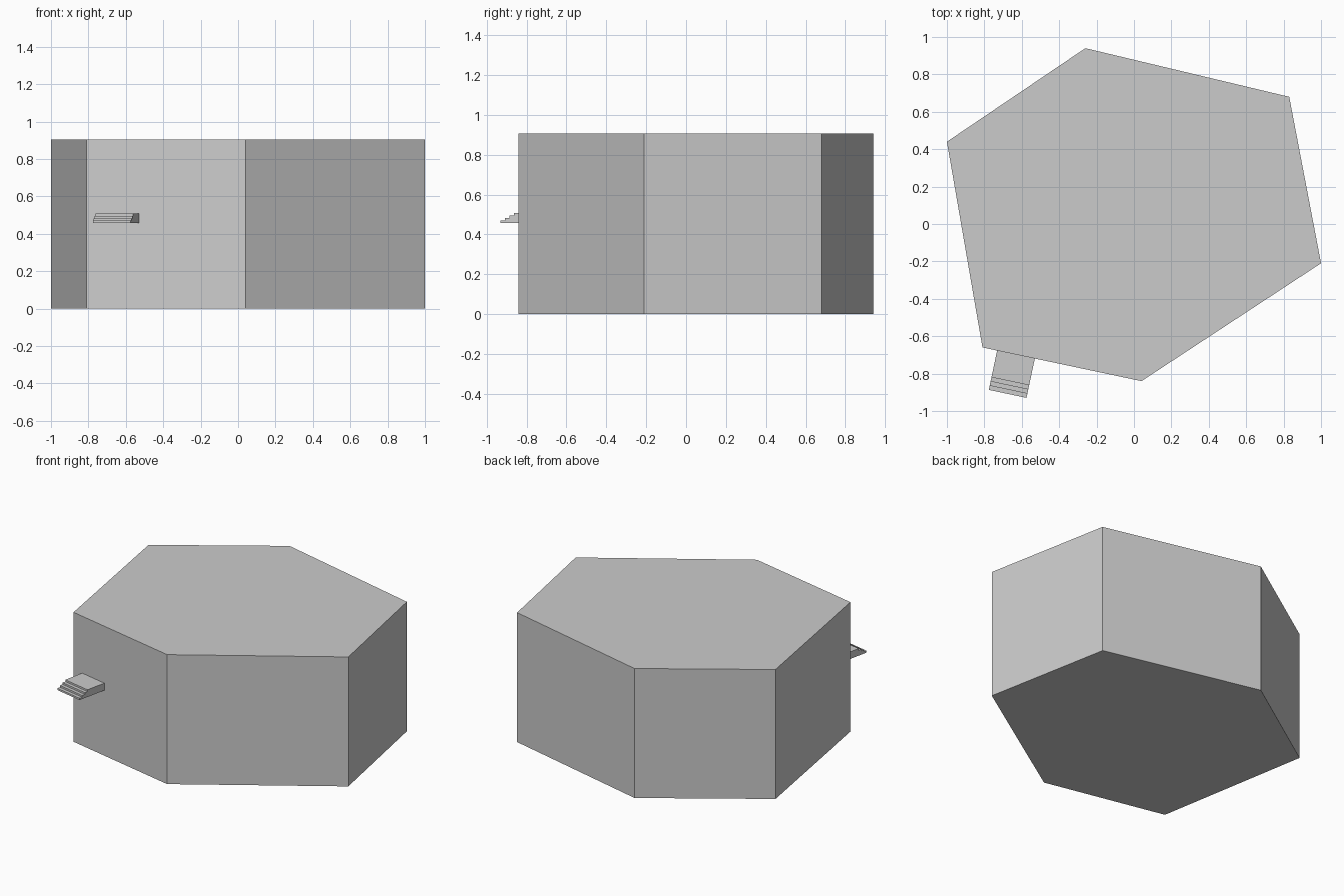
import bpy
from mathutils import Vector

if "Cube" in bpy.data.objects:
    bpy.data.objects.remove(bpy.data.objects["Cube"])

# Single plaster colour
plaster = bpy.data.materials.new("grey_plaster")
GREY = (0.6, 0.6, 0.6, 1)
plaster.diffuse_color = GREY
plaster.use_nodes = True
bsdf = plaster.node_tree.nodes["Principled BSDF"]
bsdf.inputs["Base Color"].default_value = GREY
bsdf.inputs["Roughness"].default_value = 0.8

# Plan corners, counter-clockwise from the back
HEIGHT = 0.905
BACK, LEFT, FRONT_LEFT = Vector((-0.26, 0.94)), Vector((-1, 0.44)), Vector((-0.81, -0.66))
FRONT, RIGHT, BACK_RIGHT = Vector((0.04, -0.84)), Vector((1, -0.21)), Vector((0.83, 0.68))
PLAN = [BACK, LEFT, FRONT_LEFT, FRONT, RIGHT, BACK_RIGHT]


def prism(name, plan, z0, z1, scale=1.0):
    """Extrude a counter-clockwise plan polygon between two heights."""
    n = len(plan)
    verts = [(p.x * scale, p.y * scale, z) for z in (z0, z1) for p in plan]
    faces = [list(range(n))[::-1], list(range(n, 2 * n))]
    faces += [(i, (i + 1) % n, n + (i + 1) % n, n + i) for i in range(n)]
    mesh = bpy.data.meshes.new(name)
    mesh.from_pydata(verts, [], faces)
    mesh.materials.append(plaster)
    obj = bpy.data.objects.new(name, mesh)
    bpy.context.collection.objects.link(obj)
    return obj


def wall_box(name, start, end, along, out, z):
    """Box placed by distance along a wall, distance outward and height."""
    d = (end - start).normalized()
    normal = Vector((d.y, -d.x))
    a0, a1 = along
    o0, o1 = out
    plan = [start + d * a + normal * o for a, o in ((a0, o0), (a0, o1), (a1, o1), (a1, o0))]
    return prism(name, plan[::-1], *z)


def cut(target, cutter):
    """Subtract the cutter, bake the result and delete the cutter."""
    mod = target.modifiers.new("cut", 'BOOLEAN')
    mod.operation, mod.solver, mod.object = 'DIFFERENCE', 'EXACT', cutter
    bpy.context.view_layer.update()
    graph = bpy.context.evaluated_depsgraph_get()
    mesh = bpy.data.meshes.new_from_object(target.evaluated_get(graph))
    target.modifiers.clear()
    target.data = mesh
    bpy.data.objects.remove(cutter)


# Hollow six-sided shell
shell = prism("building_shell", PLAN, 0, HEIGHT)
cut(shell, prism("room_cutter", PLAN, 0.012, HEIGHT - 0.012, 0.985))

# Door, back window and the two stacked side windows
THROUGH = (-0.06, 0.06)
openings = [
    (FRONT_LEFT, FRONT, (0.128, 0.247), (0.505, 0.667)),
    (BACK, LEFT, (0.641, 0.761), (0.507, 0.667)),
    (RIGHT, BACK_RIGHT, (0.325, 0.575), (0.346, 0.65)),
    (RIGHT, BACK_RIGHT, (0.325, 0.575), (0.667, 0.825)),
]
for start, end, along, z in openings:
    cut(shell, wall_box("opening_cutter", start, end, along, THROUGH, z))

# Entrance steps: stacked slabs, each shorter than the one below
for i in range(4):
    reach = 0.215 - 0.023 * i
    base = 0.457 + 0.0125 * i
    wall_box(f"entrance_step_{i + 1}", FRONT_LEFT, FRONT, (0.08, 0.286),
             (-0.005, reach), (base, base + 0.0125))

# Inner floors either side of the cross wall
cross_back, cross_front = Vector((0.265, 0.815)), Vector((0.52, -0.525))
prism("hall_floor", [BACK, LEFT, FRONT_LEFT, FRONT, cross_front, cross_back],
      0.49, 0.503, 0.99)
prism("side_room_floor", [cross_back, cross_front, RIGHT, BACK_RIGHT], 0.33, 0.343, 0.99)

# Inner walls, the hall one with a doorway
length = (cross_back - cross_front).length
wall_box("cross_wall", cross_front, cross_back, (0.01, length - 0.01), (-0.012, 0),
         (0.33, HEIGHT - 0.01))
hall = wall_box("hall_wall", FRONT_LEFT, FRONT, (-0.13, 1.18), (-0.362, -0.35),
                (0.5, HEIGHT - 0.01))
cut(hall, wall_box("doorway_cutter", FRONT_LEFT, FRONT, (0.095, 0.21),
                   (-0.45, -0.3), (0.49, 0.622)))
wall_box("hall_bench", FRONT_LEFT, FRONT, (0.06, 0.14), (-0.55, -0.45), (0.5, 0.565))
